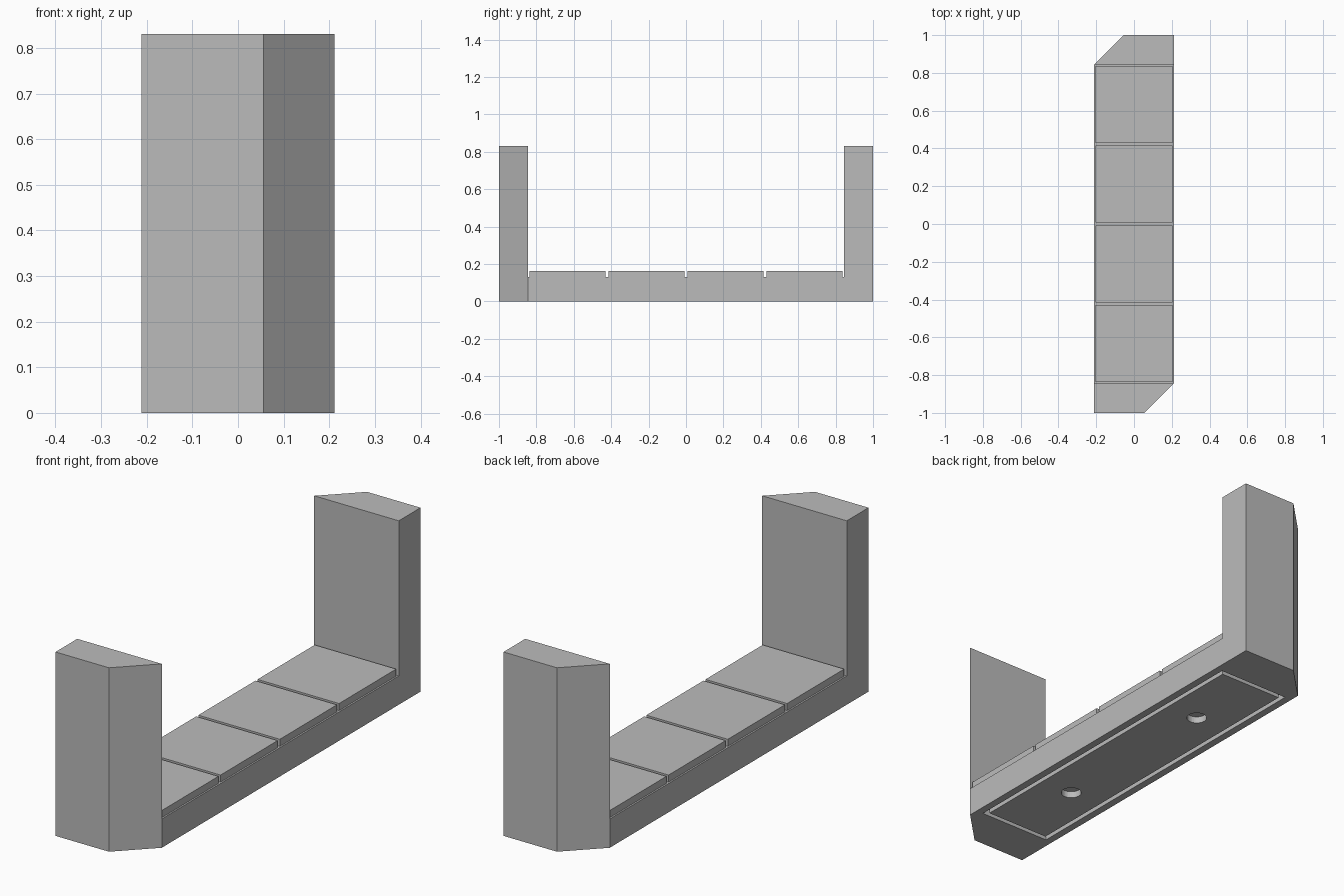
import bpy, bmesh, math

if "Cube" in bpy.data.objects:
    bpy.data.objects.remove(bpy.data.objects["Cube"], do_unlink=True)

HALF_W, HALF_L = 0.211, 1.0      # overall footprint
INNER = 0.845                    # inner faces of the end posts
DECK, TILE_TOP, TOP = 0.13, 0.162, 0.83
GAP, GROOVE, RECESS = 0.0075, 0.02, 0.03

grey = bpy.data.materials.new("plain grey")
grey.use_nodes = True
colour = (0.5, 0.5, 0.5, 1)
grey.diffuse_color = colour
grey.node_tree.nodes["Principled BSDF"].inputs["Base Color"].default_value = colour


def prism(name, outline, z0, z1):
    """Extrude a plan outline between two heights."""
    bm = bmesh.new()
    base = bm.faces.new([bm.verts.new((x, y, z0)) for x, y in outline])
    ext = bmesh.ops.extrude_face_region(bm, geom=[base])
    top = [v for v in ext["geom"] if isinstance(v, bmesh.types.BMVert)]
    bmesh.ops.translate(bm, verts=top, vec=(0, 0, z1 - z0))
    bmesh.ops.recalc_face_normals(bm, faces=bm.faces)
    mesh = bpy.data.meshes.new(name)
    bm.to_mesh(mesh)
    bm.free()
    mesh.materials.append(grey)
    ob = bpy.data.objects.new(name, mesh)
    bpy.context.collection.objects.link(ob)
    return ob


def box(name, hx, hy, z0, z1, cy=0):
    outline = [(-hx, cy - hy), (hx, cy - hy), (hx, cy + hy), (-hx, cy + hy)]
    return prism(name, outline, z0, z1)


def cut(target, cutter):
    """Subtract the cutter and discard it."""
    cutter.hide_render = True
    mod = target.modifiers.new("cut", "BOOLEAN")
    mod.operation, mod.solver, mod.object = "DIFFERENCE", "EXACT", cutter
    bpy.context.view_layer.objects.active = target
    bpy.ops.object.modifier_apply(modifier=mod.name)
    bpy.data.objects.remove(cutter, do_unlink=True)


# Body: tray floor with two end posts, opposite corners chamfered
half = [(-HALF_W, -HALF_L), (HALF_W - (HALF_L - INNER), -HALF_L), (HALF_W, -INNER)]
body = prism("body", half + [(-x, -y) for x, y in half], 0, TOP)
cut(body, box("post_gap_cutter", 0.5, INNER, DECK, 1))
cut(body, box("underside_cutter", 0.177, 0.8, -0.1, RECESS))

# Underside plate, leaving a narrow groove around it, with two round sockets
plate = box("underside_plate", 0.177 - GROOVE, 0.8 - GROOVE, 0, RECESS)
for cy in (-0.42, 0.42):
    circle = [(0.043 * math.cos(a), cy + 0.043 * math.sin(a))
              for a in (math.tau * i / 32 for i in range(32))]
    cut(plate, prism("socket_cutter", circle, -0.1, 0.1))

# Four square deck tiles separated by shallow gaps
pitch = INNER / 2
for i in range(4):
    box(f"deck_tile_{i + 1}", HALF_W - GAP, pitch / 2 - GAP, DECK, TILE_TOP,
        cy=(i - 1.5) * pitch)
